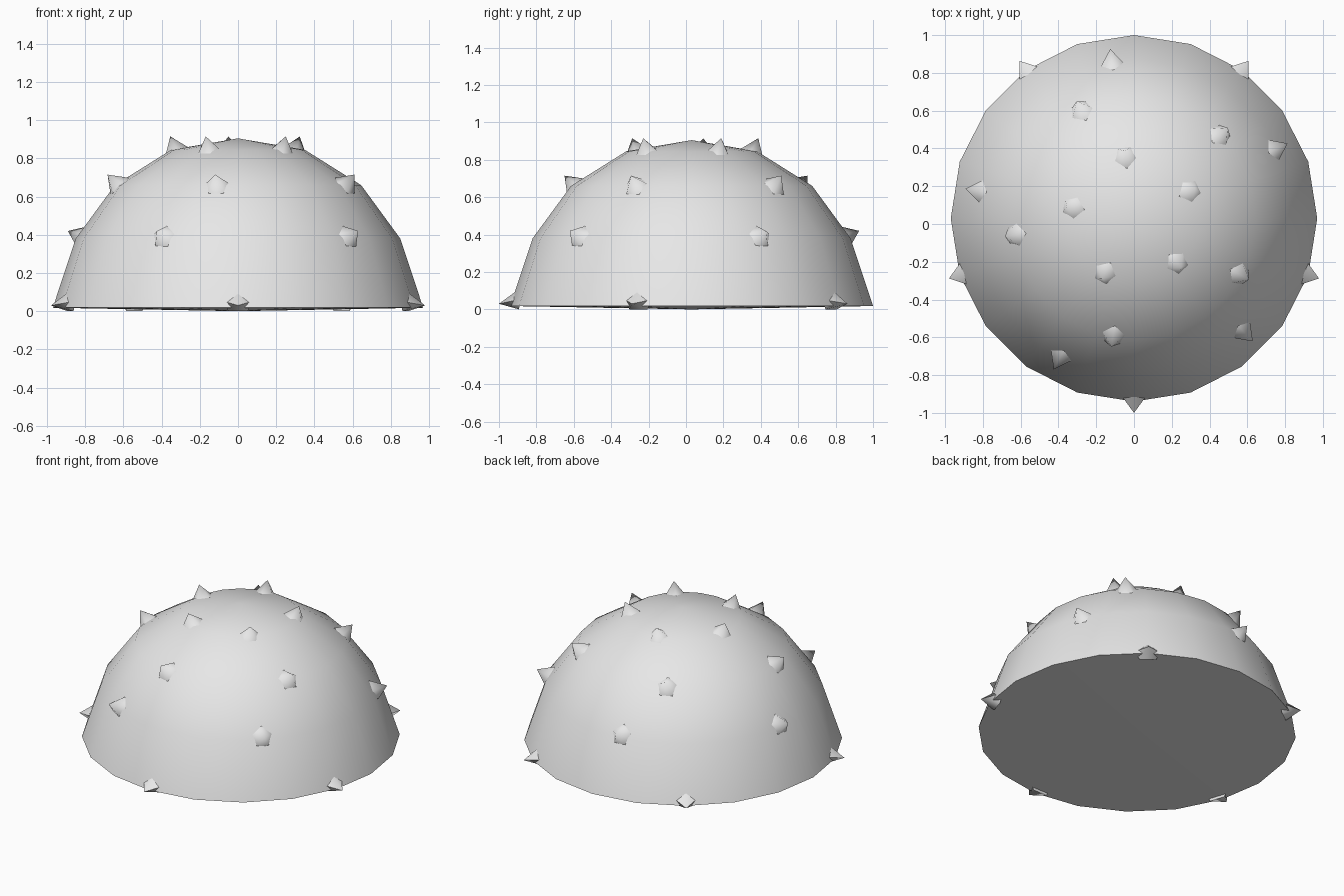
import bpy
import bmesh
import math
from mathutils import Vector

cube = bpy.data.objects.get("Cube")
if cube:
    bpy.data.objects.remove(cube, do_unlink=True)

CENTRE = Vector((0, 0.03, 0))

grey = bpy.data.materials.new("light grey")
grey.use_nodes = True
grey.diffuse_color = (0.8, 0.8, 0.8, 1)
grey.node_tree.nodes["Principled BSDF"].inputs["Base Color"].default_value = (0.8, 0.8, 0.8, 1)


def finish(bm, name, angle):
    """Turn a bmesh into a smooth-shaded object in the one material."""
    bmesh.ops.recalc_face_normals(bm, faces=bm.faces[:])
    mesh = bpy.data.meshes.new(name)
    bm.to_mesh(mesh)
    bm.free()
    mesh.materials.append(grey)
    obj = bpy.data.objects.new(name, mesh)
    bpy.context.collection.objects.link(obj)
    bpy.ops.object.select_all(action='DESELECT')
    obj.select_set(True)
    bpy.context.view_layer.objects.active = obj
    bpy.ops.object.shade_smooth_by_angle(angle=math.radians(angle))
    return obj


def make_dome():
    """Lathe the shell profile, closed below by a very shallow cone."""
    sides = 20
    profile = [(0.97, 0.018), (0.85, 0.38), (0.645, 0.66), (0.35, 0.845)]
    bm = bmesh.new()
    rings = []
    for r, z in profile:
        rings.append([bm.verts.new(CENTRE + Vector((r * math.cos(math.tau * i / sides),
                                                    r * math.sin(math.tau * i / sides), z)))
                      for i in range(sides)])
    top = bm.verts.new(CENTRE + Vector((0, 0, 0.905)))
    bottom = bm.verts.new(CENTRE)
    for i in range(sides):
        j = (i + 1) % sides
        for low, high in zip(rings, rings[1:]):
            bm.faces.new((low[i], low[j], high[j], high[i]))
        bm.faces.new((rings[-1][i], rings[-1][j], top))
        bm.faces.new((rings[0][j], rings[0][i], bottom))
    return finish(bm, "dome", 50)


def make_spike(name, radius, height, degrees):
    """Five-sided spike pointing outwards, one corner towards the crown."""
    a = math.radians(degrees)
    tip = Vector((radius * math.cos(a), radius * math.sin(a), height))
    out = tip.normalized()
    side = Vector((-math.sin(a), math.cos(a), 0))
    up = out.cross(side)
    base = tip - out * 0.11
    bm = bmesh.new()
    apex = bm.verts.new(CENTRE + tip)
    ring = []
    for i in range(5):
        t = math.tau * i / 5
        p = CENTRE + base + (up * math.cos(t) + side * math.sin(t)) * 0.085
        p.z = max(p.z, 0)  # rim spikes are flattened at the ground
        ring.append(bm.verts.new(p))
    for i in range(5):
        bm.faces.new((ring[i], ring[(i + 1) % 5], apex))
    bm.faces.new(ring[::-1])
    return finish(bm, name, 65)


make_dome()

# Four tiers of five spikes: tip radius, tip height, first angle
tiers = {
    "rim_spike": (1.03, 0.03, -90),
    "lower_spike": (0.905, 0.42, 98),
    "upper_spike": (0.69, 0.715, 116),
    "crown_spike": (0.36, 0.915, 98),
}
for name, (radius, height, start) in tiers.items():
    for k in range(5):
        make_spike(f"{name}_{k + 1}", radius, height, start + 72 * k)
